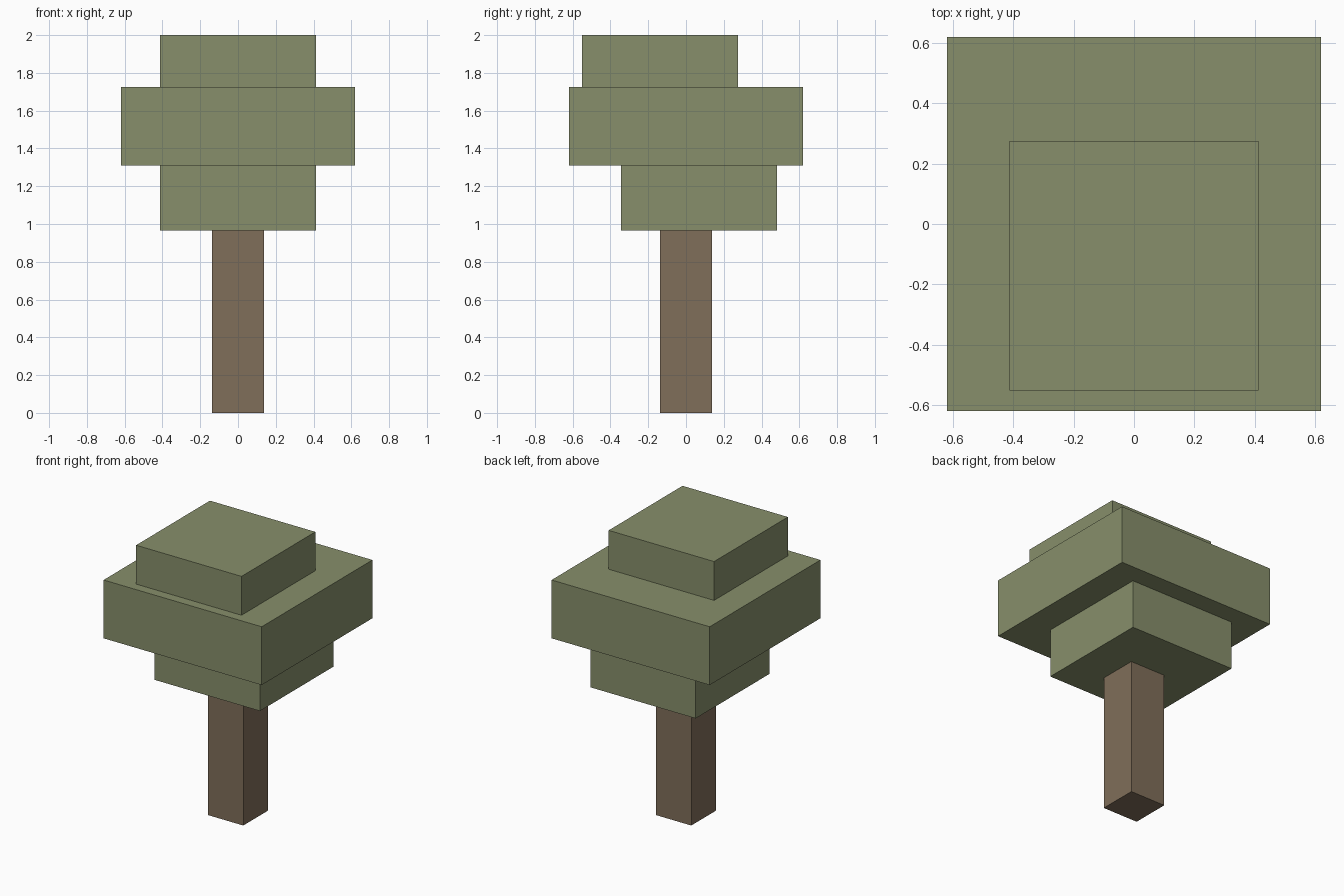
import bpy
import bmesh
from mathutils import Matrix, Vector

default_cube = bpy.data.objects.get("Cube")
if default_cube:
    bpy.data.objects.remove(default_cube, do_unlink=True)

U = 2 / 14.5  # block grid unit: the tree is 14.5 units tall


def make_material(name, color):
    mat = bpy.data.materials.new(name)
    mat.use_nodes = True
    mat.diffuse_color = color
    bsdf = next(n for n in mat.node_tree.nodes if n.type == "BSDF_PRINCIPLED")
    bsdf.inputs["Base Color"].default_value = color
    return mat


def add_block(name, width, y_center, z_low, z_high, mat):
    """Square block, in grid units, standing between two heights."""
    bm = bmesh.new()
    bmesh.ops.create_cube(bm, size=1)
    size = Vector((width, width, z_high - z_low)) * U
    bmesh.ops.transform(bm, matrix=Matrix.Diagonal(size).to_4x4(), verts=bm.verts)
    mesh = bpy.data.meshes.new(name)
    bm.to_mesh(mesh)
    bm.free()
    mesh.materials.append(mat)
    obj = bpy.data.objects.new(name, mesh)
    obj.location = Vector((0, y_center, (z_low + z_high) / 2)) * U
    bpy.context.collection.objects.link(obj)


bark = make_material("bark_brown", (0.216, 0.157, 0.101, 1))
leaf = make_material("leaf_green", (0.242, 0.275, 0.147, 1))

# Trunk
add_block("trunk", 2, 0, 0, 7, bark)

# Foliage tiers, the lower one set back and the top one set forward
add_block("lower_foliage", 6, 0.5, 7, 9.5, leaf)
add_block("middle_foliage", 9, 0, 9.5, 12.5, leaf)
add_block("top_foliage", 6, -1, 12.5, 14.5, leaf)
